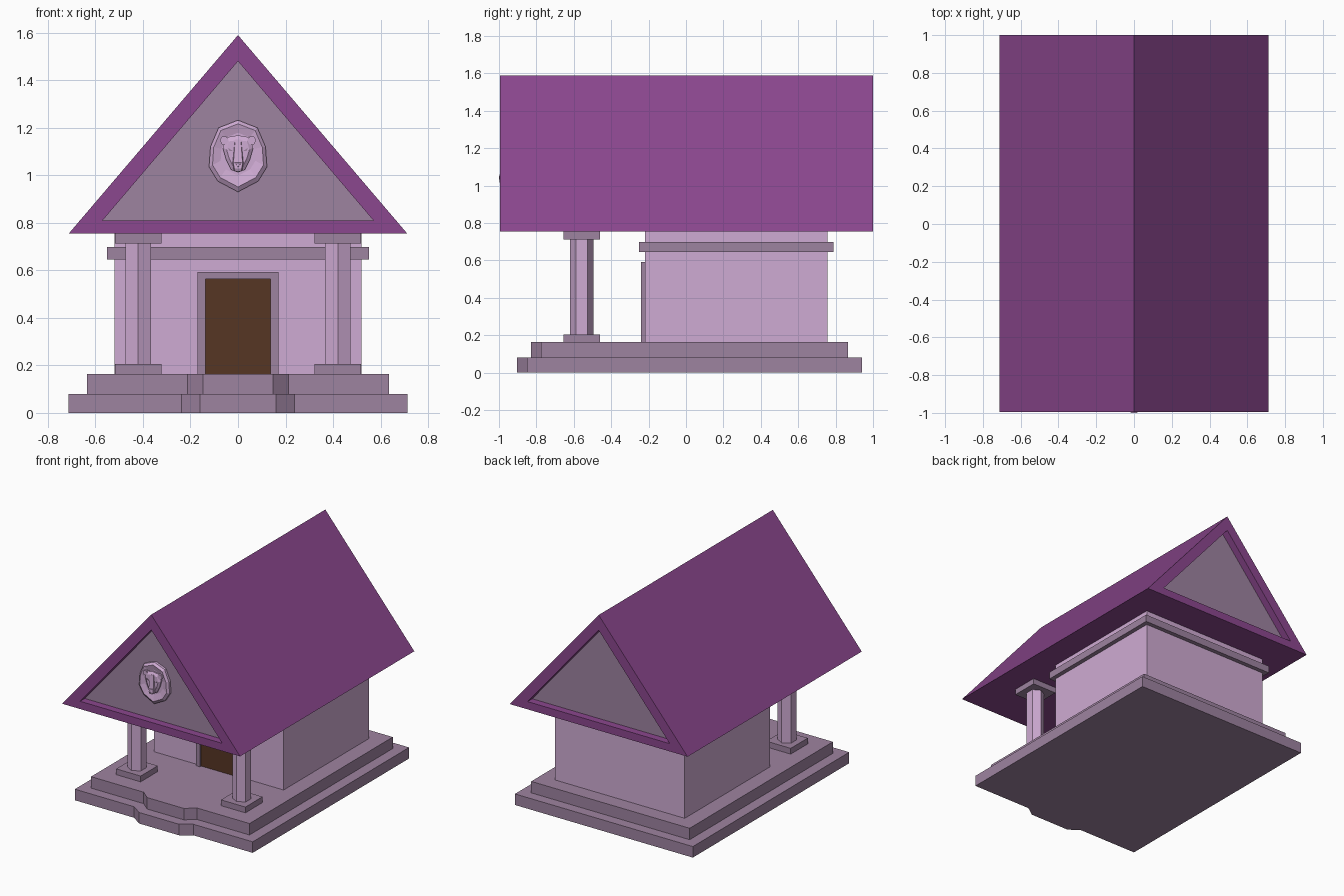
import bpy, bmesh, math

if "Cube" in bpy.data.objects:
    bpy.data.objects.remove(bpy.data.objects["Cube"])


def material(name, srgb):
    m = bpy.data.materials.new(name)
    lin = [((c / 255 + 0.055) / 1.055) ** 2.4 for c in srgb]
    m.diffuse_color = (*lin, 1)
    m.use_nodes = True
    m.node_tree.nodes["Principled BSDF"].inputs["Base Color"].default_value = m.diffuse_color
    return m


WALL = material("pale lilac", (207, 171, 211))
STONE = material("grey mauve", (158, 131, 160))
ROOF = material("deep purple", (139, 71, 142))
WOOD = material("dark wood", (86, 54, 36))


def loft(name, rings, mat, cap_mat=None):
    """Skin equal-length rings of 3D points and close both ends."""
    bm = bmesh.new()
    vs = [[bm.verts.new(p) for p in ring] for ring in rings]
    n = len(rings[0])
    for a, b in zip(vs, vs[1:]):
        for i in range(n):
            j = (i + 1) % n
            bm.faces.new((a[i], a[j], b[j], b[i]))
    for ring in (vs[0], vs[-1]):
        bm.faces.new(ring).material_index = 1 if cap_mat else 0
    bmesh.ops.recalc_face_normals(bm, faces=bm.faces)
    me = bpy.data.meshes.new(name)
    bm.to_mesh(me)
    bm.free()
    me.materials.append(mat)
    if cap_mat:
        me.materials.append(cap_mat)
    ob = bpy.data.objects.new(name, me)
    bpy.context.collection.objects.link(ob)
    return ob


def prism(name, outline, z0, z1, mat):
    return loft(name, [[(x, y, z) for x, y in outline] for z in (z0, z1)], mat)


def box(name, x0, x1, y0, y1, z0, z1, mat):
    return prism(name, [(x0, y0), (x1, y0), (x1, y1), (x0, y1)], z0, z1, mat)


def front_ring(outline, y, s=1.0, cz=0.0):
    """Front-facing outline in x,z placed at depth y, scaled about (0, cz)."""
    return [(x * s, y, cz + (z - cz) * s) for x, z in outline]


def mirrored(half):
    """Complete a top-to-bottom right half outline (ends on x = 0)."""
    return half + [(-x, z) for x, z in half[-2:0:-1]]


# Stepped platform with a projecting bay in front of the door
def platform(name, hx, y_front, y_bay, y_back, bay_in, bay_out, z0, z1):
    half = [(bay_in, y_bay), (bay_out, y_front), (hx, y_front), (hx, y_back)]
    prism(name, half + [(-x, y) for x, y in reversed(half)], z0, z1, STONE)


platform("lower_step", 0.713, -0.85, -0.904, 0.94, 0.16, 0.237, 0, 0.08)
platform("upper_step", 0.635, -0.775, -0.83, 0.865, 0.147, 0.213, 0.08, 0.163)

# Walls and the band round their top
box("walls", -0.52, 0.52, -0.22, 0.757, 0.163, 0.756, WALL)
box("wall_band", -0.552, 0.552, -0.25, 0.788, 0.645, 0.698, STONE)

# Door and frame
box("door", -0.142, 0.142, -0.226, -0.2, 0.163, 0.568, WOOD)
frame = [(-0.17, 0.163), (-0.17, 0.592), (0.17, 0.592), (0.17, 0.163),
         (0.137, 0.163), (0.137, 0.563), (-0.137, 0.563), (-0.137, 0.163)]
loft("door_frame", [front_ring(frame, -0.24), front_ring(frame, -0.21)], STONE)

# Hexagonal porch columns with square base and capital
for side, sx in (("left", -1), ("right", 1)):
    cx, cy, h = sx * 0.42, -0.557, 0.098
    hexagon = [(cx + 0.062 * math.cos(math.radians(30 + 60 * i)),
                cy + 0.062 * math.sin(math.radians(30 + 60 * i))) for i in range(6)]
    prism(side + "_column_shaft", hexagon, 0.2, 0.715, WALL)
    box(side + "_column_base", cx - h, cx + h, cy - h, cy + h, 0.163, 0.205, STONE)
    box(side + "_column_capital", cx - h, cx + h, cy - h, cy + h, 0.712, 0.756, STONE)

# Gabled roof with recessed end panels
outer = [(-0.713, 0.754), (0.713, 0.754), (0, 1.59)]
inner = [(-0.57, 0.81), (0.57, 0.81), (0, 1.48)]
loft("roof", [front_ring(inner, -0.94), front_ring(inner, -0.994),
              front_ring(outer, -0.994), front_ring(outer, 1.0),
              front_ring(inner, 1.0), front_ring(inner, 0.946)], ROOF, STONE)

# Animal head emblem: faceted mane
mane = mirrored([(0, 1.232), (0.082, 1.2), (0.116, 1.12), (0.122, 1.035),
                 (0.085, 0.975), (0, 0.93)])
loft("emblem_mane", [front_ring(mane, -0.935), front_ring(mane, -0.958),
                     front_ring(mane, -0.972, 0.88, 1.105),
                     front_ring(mane, -0.962, 0.6, 1.1)], WALL)

# Emblem face, brow ridge and muzzle
face = mirrored([(0, 1.168), (0.05, 1.16), (0.064, 1.115), (0.05, 1.065),
                 (0.028, 1.022), (0, 1.012)])
loft("emblem_face", [front_ring(face, -0.955), front_ring(face, -0.972),
                     front_ring(face, -0.983, 0.75, 1.09)], WALL)
bridge = [(-0.016, 1.15), (0.016, 1.15), (0.026, 1.05), (0.018, 1.02), (-0.018, 1.02), (-0.026, 1.05)]
loft("emblem_muzzle", [front_ring(bridge, -0.97),
                       [(x * 0.75, -0.985 if z > 1.1 else -0.997, z) for x, z in bridge]], WALL)
nose = [(-0.016, 1.054), (0.016, 1.054), (0, 1.032)]
loft("emblem_nose", [front_ring(nose, -0.99), front_ring(nose, -1.0, 0.8, 1.045)], WALL)
mouth = [(-0.018, 1.028), (0.018, 1.028), (0.01, 1.016), (-0.01, 1.016)]
loft("emblem_mouth", [front_ring(mouth, -0.988), front_ring(mouth, -0.998)], STONE)

# Emblem ears and eyes
for side, sx in (("left", -1), ("right", 1)):
    ear = [(sx * 0.058 + 0.019 * math.cos(math.tau * i / 6),
            1.147 + 0.019 * math.sin(math.tau * i / 6)) for i in range(6)]
    loft(side + "_emblem_ear", [front_ring(ear, -0.955), front_ring(ear, -0.98)], WALL)
    eye = [(sx * 0.02, 1.102), (sx * 0.042, 1.115), (sx * 0.036, 1.102)]
    loft(side + "_emblem_eye", [front_ring(eye, -0.978), front_ring(eye, -0.986)], STONE)
